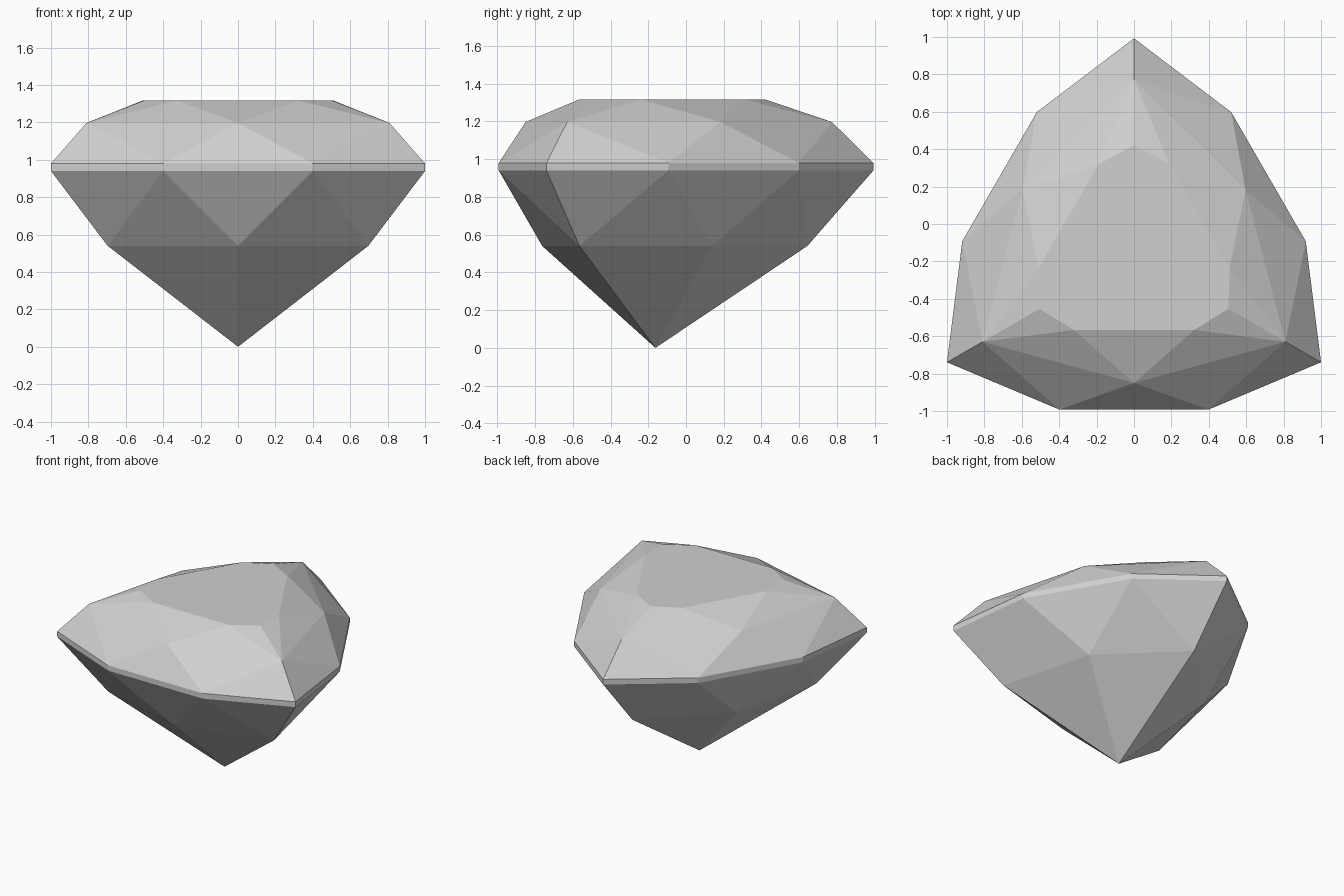
import bpy
import bmesh
from math import radians, sin, cos

if "Cube" in bpy.data.objects:
    bpy.data.objects.remove(bpy.data.objects["Cube"], do_unlink=True)

CENTRE_Y = -0.162   # axis through the three-fold outline

# Material
grey = bpy.data.materials.new("pale_grey")
colour = (0.63, 0.63, 0.63, 1)
grey.use_nodes = True
grey.diffuse_color = colour
grey.node_tree.nodes["Principled BSDF"].inputs["Base Color"].default_value = colour

bm = bmesh.new()


def ring(z, *polar):
    """Repeat (radius, angle from the corner) pairs around the three corners."""
    verts = []
    for sector in range(3):
        for radius, angle in polar:
            a = radians(angle + 120 * sector)
            verts.append(bm.verts.new((radius * sin(a),
                                       radius * cos(a) + CENTRE_Y, z)))
    return verts


# Rings of facet corners, from the bottom up
culet = bm.verts.new((0, CENTRE_Y, 0))
outline = ((1.1547, 0), (0.921, 34.35), (0.921, 85.65))
pavilion = ring(0.54, (0.805, 0), (0.6, 60))
girdle_low = ring(0.94, *outline)
girdle_top = ring(0.98, *outline)
crown = ring(1.197, (0.935, 0), (0.688, 60))
table = ring(1.316, (0.583, 0), (0.517, 21.5), (0.517, 98.5))


def facet(*verts):
    bm.faces.new(verts)


def facet_belt(nine, six, i):
    """Triangles joining a nine-point ring to a six-point ring in one sector."""
    c, p, q, c2 = (nine[(3 * i + k) % 9] for k in range(4))
    s, m, s2 = (six[(2 * i + k) % 6] for k in range(3))
    for tri in ((c, p, s), (s, p, m), (p, q, m), (m, q, s2), (q, c2, s2)):
        facet(*tri)


for i in range(3):
    facet_belt(girdle_low, pavilion, i)
    facet_belt(girdle_top, crown, i)
    facet_belt(table, crown, i)
for i in range(6):
    facet(culet, pavilion[i], pavilion[(i + 1) % 6])
for i in range(9):
    j = (i + 1) % 9
    facet(girdle_low[i], girdle_low[j], girdle_top[j], girdle_top[i])
facet(*table)

bmesh.ops.recalc_face_normals(bm, faces=bm.faces[:])
mesh = bpy.data.meshes.new("cut_gem")
bm.to_mesh(mesh)
bm.free()
mesh.materials.append(grey)
gem = bpy.data.objects.new("cut_gem", mesh)
bpy.context.collection.objects.link(gem)
